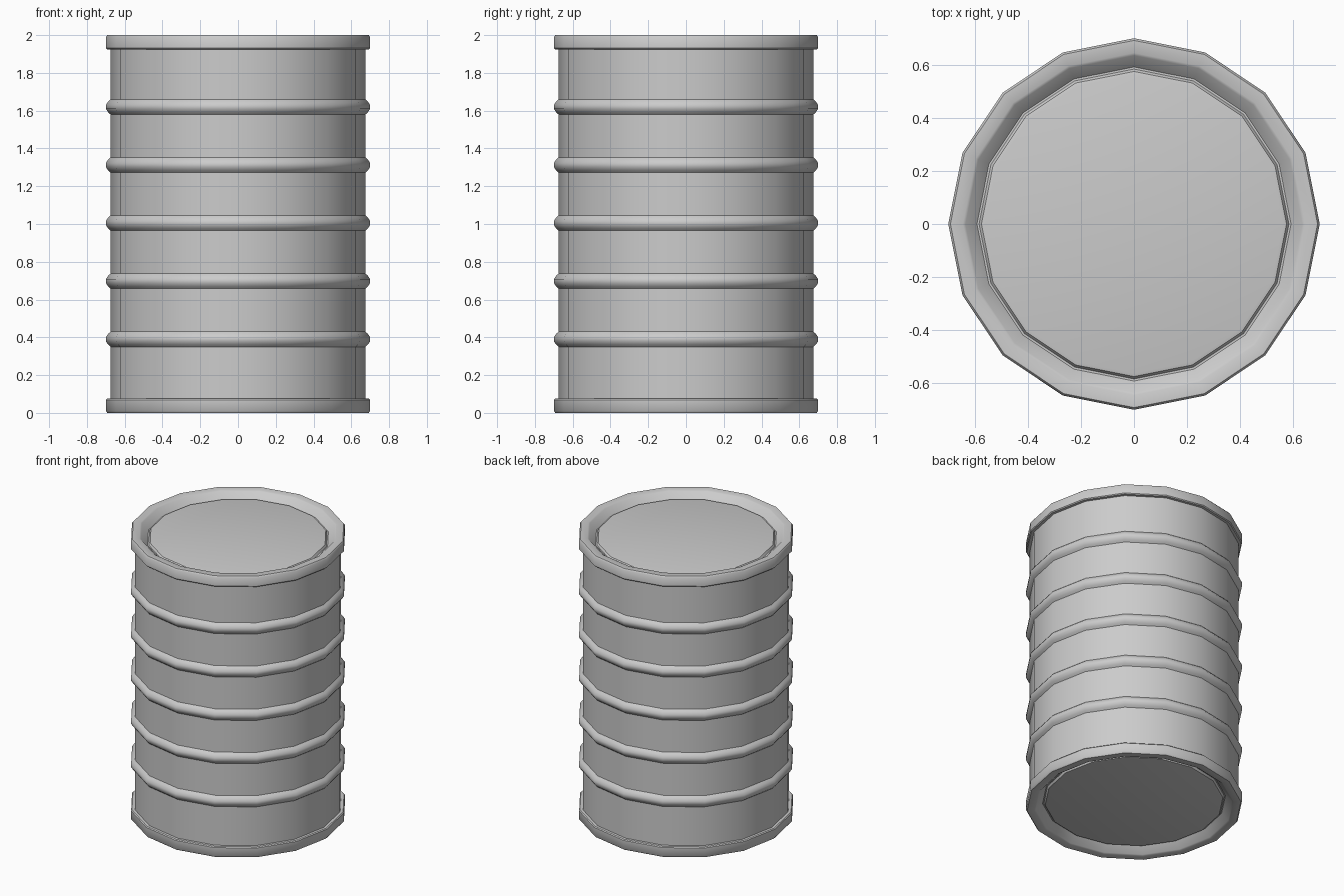
import bpy, bmesh, math

if "Cube" in bpy.data.objects:
    bpy.data.objects.remove(bpy.data.objects["Cube"])

SIDES = 16
HEIGHT = 2.0


def lathe(name, profile, cap=False):
    """Revolve (radius, z) points about z; optionally fill the last ring."""
    bm = bmesh.new()
    rings = []
    for r, z in profile:
        rings.append([bm.verts.new((r * math.cos(2 * math.pi * i / SIDES),
                                    r * math.sin(2 * math.pi * i / SIDES), z))
                      for i in range(SIDES)])
    for a, b in zip(rings, rings[1:]):
        for i in range(SIDES):
            j = (i + 1) % SIDES
            bm.faces.new((a[i], a[j], b[j], b[i]))
    if cap:
        bm.faces.new(rings[-1])
    mesh = bpy.data.meshes.new(name)
    bm.to_mesh(mesh)
    bm.free()
    obj = bpy.data.objects.new(name, mesh)
    bpy.context.collection.objects.link(obj)
    bpy.ops.object.select_all(action='DESELECT')
    obj.select_set(True)
    bpy.context.view_layer.objects.active = obj
    bpy.ops.object.shade_smooth_by_angle(angle=math.radians(40))
    return obj


# Ribbed wall between the two rims
wall = [(0.675, 0.075)]
for k in range(5):
    z = 0.39 + 0.3075 * k
    wall += [(0.675, z - 0.04), (0.688, z - 0.028), (0.70, z - 0.010),
             (0.70, z + 0.010), (0.688, z + 0.028), (0.675, z + 0.04)]
wall.append((0.675, HEIGHT - 0.075))
lathe("drum_wall", wall)

# Rolled rim, sloping groove and raised lid, as depth from the drum end
rim = [(0.675, 0.075), (0.694, 0.075), (0.70, 0.069), (0.70, 0.010),
       (0.692, 0.0), (0.645, 0.0), (0.635, 0.006), (0.592, 0.050)]
lid = [(0.592, 0.050), (0.584, 0.050), (0.575, 0.036), (0.562, 0.033)]
for end in ("top", "bottom"):
    def place(points):
        return [(r, HEIGHT - d if end == "top" else d) for r, d in points]
    rim_obj = lathe(end + "_rim", place(rim))
    lid_obj = lathe(end + "_lid", place(lid), cap=True)
    # The bottom profile is mirrored, so turn its faces outward
    if end == "bottom":
        rim_obj.data.flip_normals()
        lid_obj.data.flip_normals()
        lid_obj.data.update()
